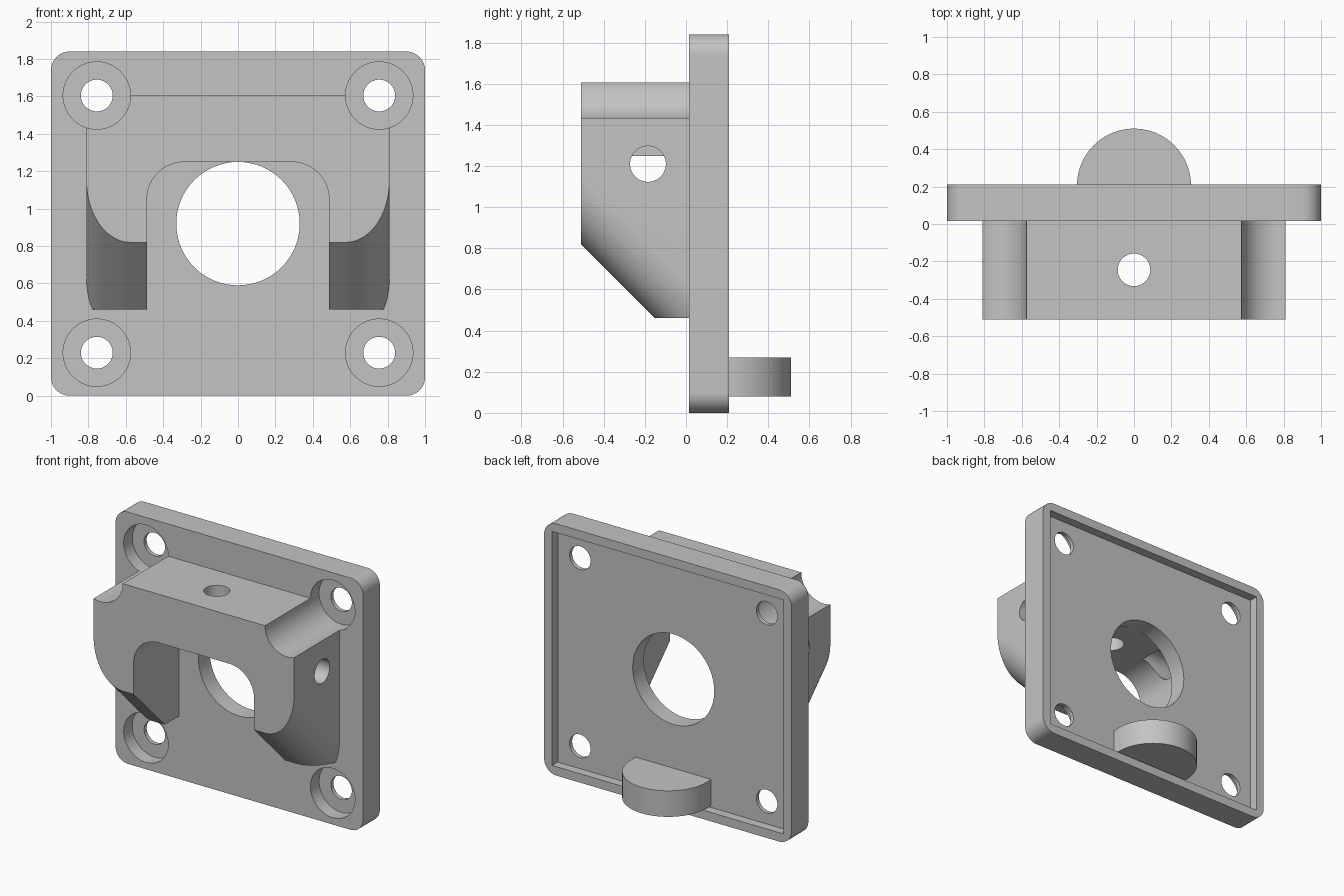
import bpy, bmesh
from math import sin, cos, radians

cube = bpy.data.objects.get("Cube")
if cube:
    bpy.data.objects.remove(cube, do_unlink=True)

grey = bpy.data.materials.new("plain grey")
grey.use_nodes = True
color = (0.55, 0.55, 0.55, 1)
grey.diffuse_color = color
grey.node_tree.nodes["Principled BSDF"].inputs["Base Color"].default_value = color

FRONT, BACK, DEPTH = 0.015, 0.21, 0.51    # plate faces and overall half depth
HEIGHT = 1.84
FLOOR = BACK - 0.065                       # floor of the rear recess
SCREWS = [(x, z) for x in (-0.755, 0.755) for z in (0.23, 1.605)]


def arc(cx, cy, rx, ry, start, end, n=16):
    angles = [radians(start + (end - start) * i / n) for i in range(n + 1)]
    return [(cx + rx * cos(a), cy + ry * sin(a)) for a in angles]


def circle(cx, cy, r):
    return arc(cx, cy, r, r, 0, 360, 64)[:-1]


def mirrored(half):
    return half + [(-u, v) for u, v in reversed(half)]


# Ways of placing an outline (u, v) at an extrusion distance t
def along_x(u, v, t): return (t, u, v)
def along_y(u, v, t): return (u, t, v)
def along_z(u, v, t): return (u, v, t)
def along_slope(u, v, t): return (u, t, v - (t + DEPTH))


def prism(name, outline, place, start, end):
    bm = bmesh.new()
    a, b = [[bm.verts.new(place(u, v, t)) for u, v in outline] for t in (start, end)]
    bm.faces.new(a)
    bm.faces.new(b)
    for i in range(len(a)):
        bm.faces.new((a[i - 1], a[i], b[i], b[i - 1]))
    bmesh.ops.recalc_face_normals(bm, faces=bm.faces)
    mesh = bpy.data.meshes.new(name)
    bm.to_mesh(mesh)
    bm.free()
    mesh.materials.append(grey)
    obj = bpy.data.objects.new(name, mesh)
    bpy.context.collection.objects.link(obj)
    return obj


def combine(obj, tool, operation="DIFFERENCE"):
    tool.hide_render = True
    mod = obj.modifiers.new("cut", "BOOLEAN")
    mod.operation = operation
    mod.solver = "MANIFOLD"
    mod.object = tool
    evaluated = obj.evaluated_get(bpy.context.evaluated_depsgraph_get())
    result = bpy.data.meshes.new_from_object(evaluated)
    obj.modifiers.clear()
    obj.data = result
    bpy.data.objects.remove(tool, do_unlink=True)


def smooth(obj):
    obj.data.shade_smooth()
    obj.data.set_sharp_from_angle(angle=radians(25))


# Mounting plate with rounded corners
r = 0.1
plate = prism("mounting_plate",
              mirrored(arc(1 - r, r, r, r, -90, 0) + arc(1 - r, HEIGHT - r, r, r, 0, 90)),
              along_y, FRONT, BACK)

# Rear recess, central opening, counterbored screw holes
rim = 0.065
combine(plate, prism("recess", mirrored([(1 - rim, rim), (1 - rim, HEIGHT - rim)]),
                     along_y, FLOOR, 1))
combine(plate, prism("opening", circle(0, 0.92, 0.33), along_y, -1, 1))
for x, z in SCREWS:
    combine(plate, prism("counterbore", circle(x, z, 0.18), along_y, -1, FRONT + 0.1))
    combine(plate, prism("screw_hole", circle(x, z, 0.085), along_y, -1, 1))
smooth(plate)

# Half-round tab at the back
tab = prism("rear_tab",
            [(0.305, FLOOR - 0.02)] + arc(0, BACK - 0.005, 0.305, 0.305, 0, 180, 40)
            + [(-0.305, FLOOR - 0.02)], along_z, 0.08, 0.27)
smooth(tab)

# Front bracket: an arch with scooped top corners for screwdriver clearance
half = (arc(0.287, 1.05, 0.2, 0.2, 90, 0) + [(0.487, 0.46), (0.935, 0.46)]
        + arc(0.755, 1.605, 0.18, 0.18, 0, -180, 32))
bracket = prism("front_bracket", mirrored(half), along_y, -DEPTH, FRONT + 0.01)

# Trim to width with a sloped underside and rounded lower edges
W, f = 0.81, 0.235
fz = f * 2 ** 0.5
slope = mirrored(arc(W - f, 0.82 + fz, f, fz, -90, 0, 20) + [(W, 3)])
combine(bracket, prism("slope", slope, along_slope, -0.7, 0.2), "INTERSECT")

# Bores through the top and both arms
combine(bracket, prism("top_bore", circle(0, -0.245, 0.087), along_z, 1, 2))
for side in (-1, 1):
    combine(bracket, prism("side_bore", circle(-0.185, 1.21, 0.087), along_x, side * 0.3, side))
smooth(bracket)
